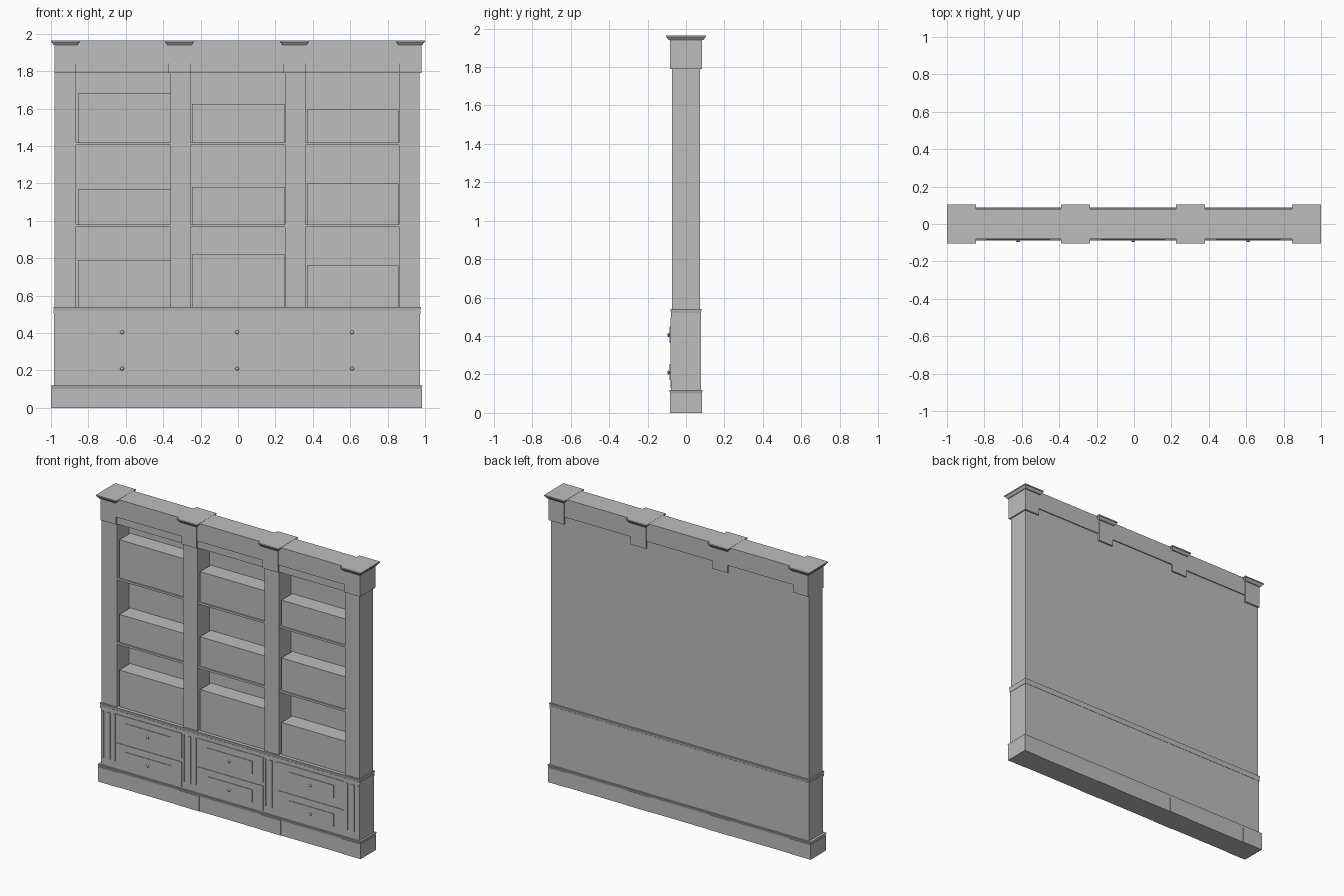
import bpy, bmesh, math
from mathutils import Matrix

if "Cube" in bpy.data.objects:
    bpy.data.objects.remove(bpy.data.objects["Cube"])

grey = bpy.data.materials.new("plain grey")
grey.use_nodes = True
colour = (0.51, 0.51, 0.51, 1)
grey.diffuse_color = colour
grey.node_tree.nodes["Principled BSDF"].inputs["Base Color"].default_value = colour


def finish(name, bm):
    bmesh.ops.recalc_face_normals(bm, faces=bm.faces)
    mesh = bpy.data.meshes.new(name)
    bm.to_mesh(mesh)
    bm.free()
    mesh.materials.append(grey)
    obj = bpy.data.objects.new(name, mesh)
    bpy.context.collection.objects.link(obj)
    return obj


def box(name, x, y, z, grow=0.0):
    """Box from ranges; grow widens (or narrows) its top edge."""
    bm = bmesh.new()
    size = [b - a for a, b in (x, y, z)]
    mid = [(a + b) / 2 for a, b in (x, y, z)]
    bmesh.ops.create_cube(bm, size=1, matrix=Matrix.Translation(mid) @ Matrix.Diagonal((*size, 1)))
    for v in bm.verts:
        if v.co.z > mid[2]:
            v.co.x += math.copysign(grow, v.co.x - mid[0])
            v.co.y += math.copysign(grow, v.co.y - mid[1])
    return finish(name, bm)


def both(d):
    return (-d, d)


TOP = 1.965
BODY = 0.072
BASE = 0.077
pilasters = [-0.923, -0.3125, 0.3025, 0.922]
bays = [(-0.865, -0.36), (-0.255, 0.25), (0.36, 0.86)]

# Plinth and base cabinet, each with a sloped top edge
box("plinth", (-0.995, 0.98), both(0.081), (0, 0.10))
box("plinth_slope", (-0.995, 0.98), both(0.081), (0.10, 0.12), -0.006)
box("base_cabinet", (-0.983, 0.973), both(BASE), (0.11, 0.515))
box("base_slope", (-0.983, 0.973), both(BASE), (0.515, 0.54), -0.005)
box("base_moulding", (-0.986, 0.976), both(0.079), (0.505, 0.52))

# Upper case: back panel, uprights and header
box("back_panel", (-0.98, 0.97), (0.058, BODY), (0.53, 1.84))
edges = [-0.98] + [x for bay in bays for x in bay] + [0.97]
for i in range(4):
    box(f"upright_{i + 1}", (edges[2 * i], edges[2 * i + 1]), (-BODY, 0.06), (0.53, 1.84))
box("header", (-0.975, 0.97), (-BODY, 0.06), (1.79, 1.86))
box("frieze_beam", (-0.975, 0.975), both(0.079), (1.84, TOP - 0.001))

# Pilaster blocks, flared caps and plinth blocks
for i, c in enumerate(pilasters, 1):
    box(f"frieze_block_{i}", (c - 0.058, c + 0.058), both(0.083), (1.79, 1.945))
    box(f"cap_{i}", (c - 0.063, c + 0.063), both(0.09), (1.94, 1.958), 0.0135)
    box(f"cap_top_{i}", (c - 0.0775, c + 0.0775), both(0.105), (1.957, TOP))
    left, right = max(c - 0.0775, -1), min(c + 0.0775, 0.985)
    box(f"plinth_block_{i}", (left, right), both(0.084), (0, 0.102))
    # Fluted panel on the base
    for dx, w in ((-0.044, 0.007), (0, 0.012), (0.044, 0.007)):
        box(f"pilaster_flute_{i}", (c + dx - w, c + dx + w), (-0.081, -0.07), (0.17, 0.49))

# Shelves and the block of books on each
shelves = [0.54, 0.98, 1.42]
book_tops = [(0.79, 1.17, 1.68), (0.82, 1.18, 1.625), (0.76, 1.20, 1.595)]
for n, ((x0, x1), tops) in enumerate(zip(bays, book_tops), 1):
    for z, top in zip(shelves, tops):
        if z > 0.6:
            box(f"shelf_{n}", (x0, x1), (-0.068, 0.06), (z - 0.014, z))
        box(f"book_row_{n}", (x0 + 0.009, x1 - 0.002), (-0.058, 0.06), (z - 0.002, top))

# Drawers with raised panels and round knobs
for n, knob_x in enumerate((-0.62, -0.005, 0.61), 1):
    for z in (0.21, 0.405):
        box(f"drawer_front_{n}", (knob_x - 0.25, knob_x + 0.25), (-0.081, -0.07), (z - 0.08, z + 0.09))
        box(f"drawer_panel_{n}", (knob_x - 0.172, knob_x + 0.172), (-0.085, -0.07), (z - 0.04, z + 0.045))
        bm = bmesh.new()
        turn = Matrix.Translation((knob_x, -0.084, z)) @ Matrix.Rotation(math.pi / 2, 4, "X")
        bmesh.ops.create_cone(bm, cap_ends=True, segments=12, radius1=0.005, radius2=0.005,
                              depth=0.012, matrix=turn)
        ball = Matrix.Translation((knob_x, -0.091, z)) @ Matrix.Diagonal((1, 0.6, 1, 1))
        bmesh.ops.create_uvsphere(bm, u_segments=16, v_segments=10, radius=0.01, matrix=ball)
        knob = finish(f"drawer_knob_{n}", bm)
        for poly in knob.data.polygons:
            poly.use_smooth = True
